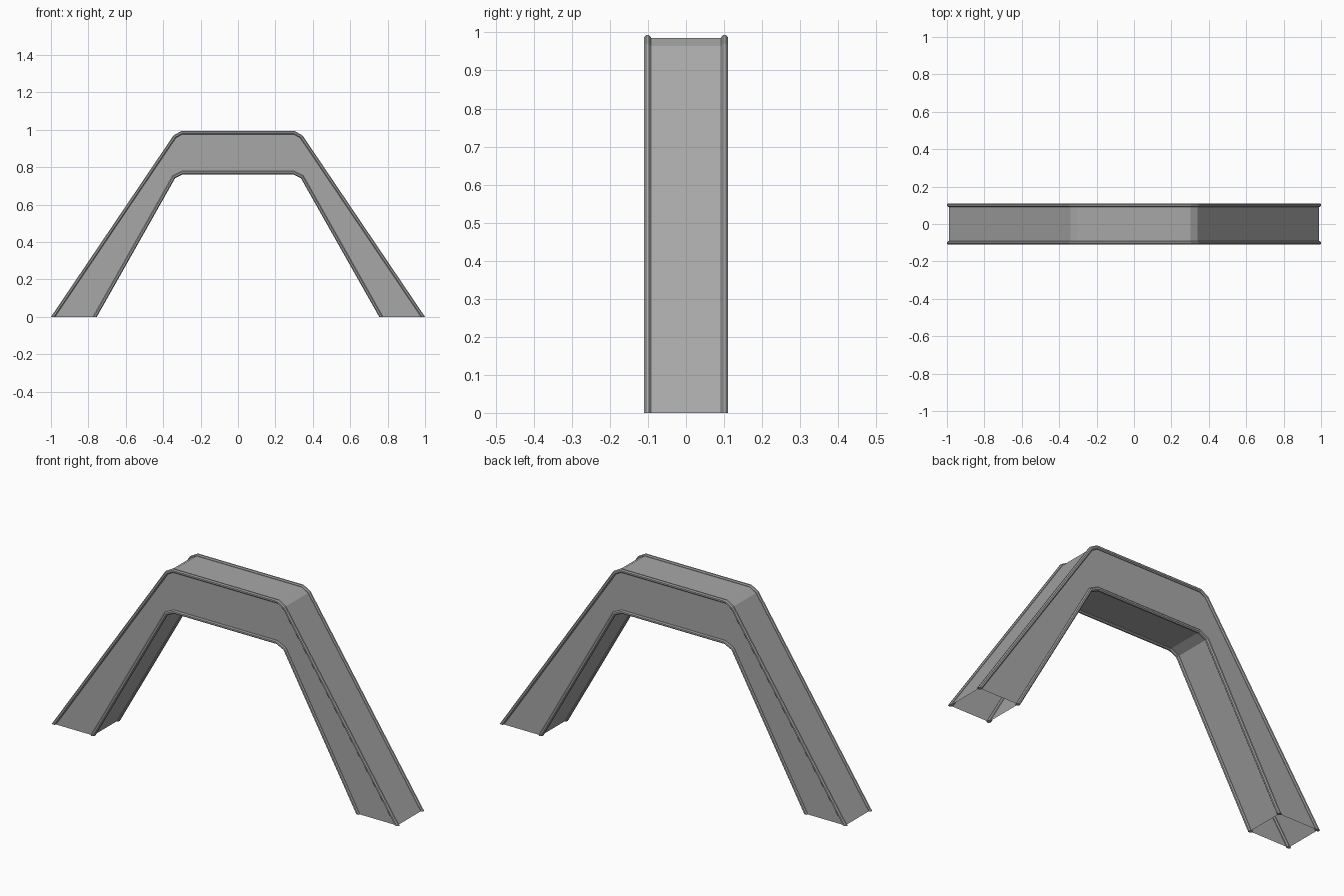
import bpy
import bmesh
from mathutils import Vector

cube = bpy.data.objects.get("Cube")
if cube:
    bpy.data.objects.remove(cube, do_unlink=True)

grey = bpy.data.materials.new("mid grey")
grey.use_nodes = True
colour = (0.39, 0.39, 0.39, 1)
grey.diffuse_color = colour
grey.node_tree.nodes["Principled BSDF"].inputs["Base Color"].default_value = colour


def arch(half):
    """Mirror the right half of an arch outline into a full path."""
    return [Vector((-x, z)) for x, z in half] + [Vector(p) for p in reversed(half)]


def mitres(path):
    """Outward offset vectors per point; the feet stay level on the ground."""
    normals = []
    for a, b in zip(path, path[1:]):
        d = (b - a).normalized()
        normals.append(Vector((-d.y, d.x)))
    inner = [(m + n) / (1 + m.dot(n)) for m, n in zip(normals, normals[1:])]
    return ([Vector((1 / normals[0].x, 0))] + inner
            + [Vector((1 / normals[-1].x, 0))])


def offset(path, amount):
    return [p + m * amount for p, m in zip(path, mitres(path))]


def build(name, rails, capped):
    """Skin a closed ring of rails; each rail is a (path, y) pair."""
    bm = bmesh.new()
    rows = [[bm.verts.new((p.x, y, p.y)) for p in path] for path, y in rails]
    for r, s in zip(rows, rows[1:] + rows[:1]):
        for i in range(len(r) - 1):
            bm.faces.new((r[i], r[i + 1], s[i + 1], s[i]))
    if capped:
        for end in (0, -1):
            bm.faces.new([r[end] for r in rows])
    bmesh.ops.recalc_face_normals(bm, faces=bm.faces)
    mesh = bpy.data.meshes.new(name)
    bm.to_mesh(mesh)
    bm.free()
    mesh.materials.append(grey)
    obj = bpy.data.objects.new(name, mesh)
    bpy.context.collection.objects.link(obj)


outer = arch([(1, 0), (0.345, 0.97), (0.305, 0.993)])
inner = arch([(0.755, 0), (0.336, 0.742), (0.295, 0.762)])
HALF_DEPTH = 0.11
TRIM = 0.018
CUT = 0.005
INSET = 0.008

# Hollow box beam, open at both feet
face_y = HALF_DEPTH - INSET
top_path, under_path = offset(outer, -INSET), offset(inner, INSET)
build("beam_shell", [(top_path, -face_y), (top_path, face_y),
                     (under_path, face_y), (under_path, -face_y)], False)

# Chamfered trim strips along the four long edges
far = TRIM - CUT
section = [(CUT, 0), (far, 0), (TRIM, CUT), (TRIM, far),
           (far, TRIM), (CUT, TRIM), (0, far), (0, CUT)]
for edge, path, way in (("outer", outer, -1), ("inner", inner, 1)):
    for place, side in (("front", -1), ("back", 1)):
        rails = [(offset(path, way * n), side * (HALF_DEPTH - v))
                 for n, v in section]
        build(f"{edge}_trim_{place}", rails, True)
